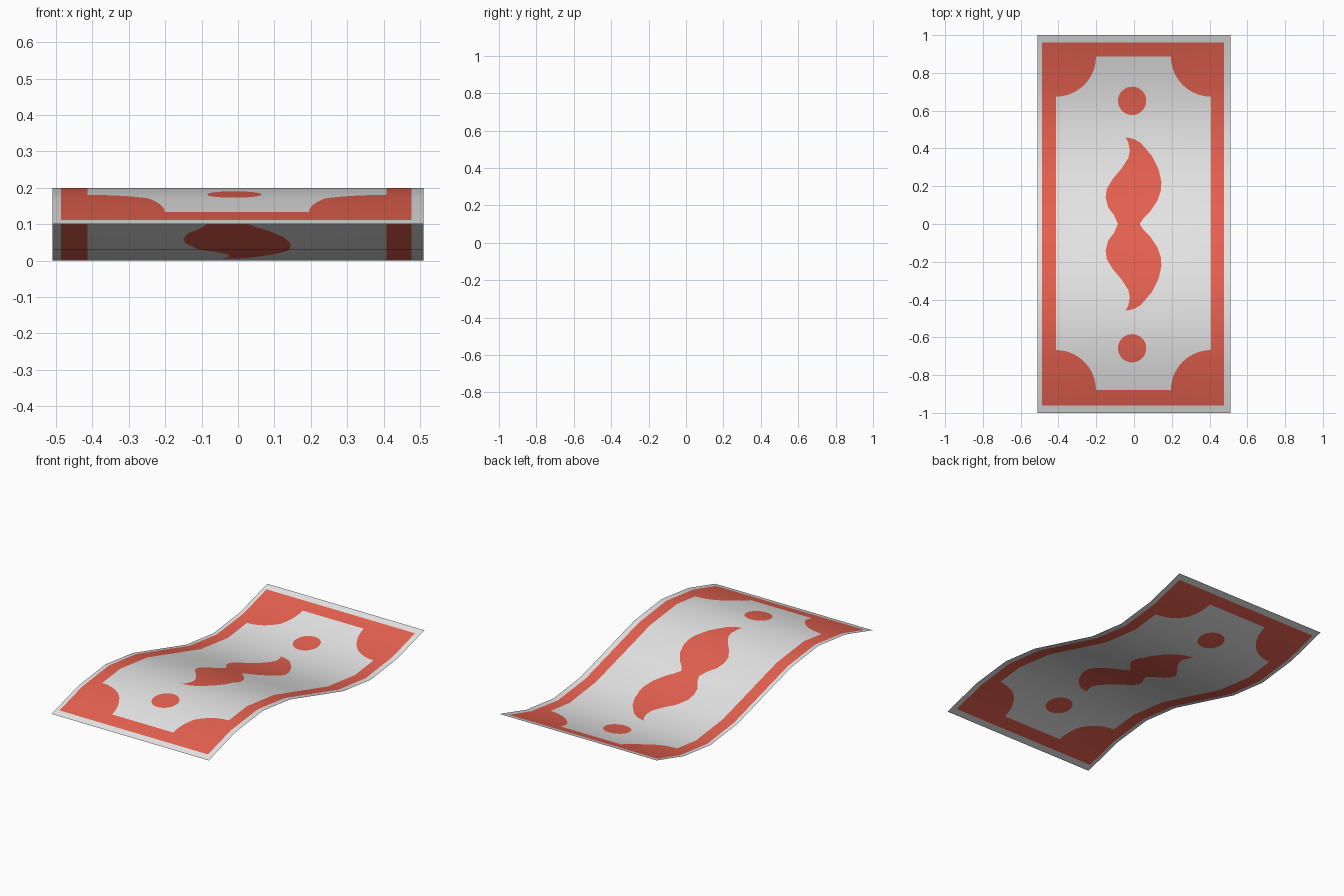
import bpy
import math
from mathutils import Vector
from mathutils.geometry import delaunay_2d_cdt

if "Cube" in bpy.data.objects:
    bpy.data.objects.remove(bpy.data.objects["Cube"])

STEPS = 8                      # straight segments along the wave
HALF_W = 0.51


def material(name, rgb):
    m = bpy.data.materials.new(name)
    m.diffuse_color = (*rgb, 1.0)
    m.use_nodes = True
    m.node_tree.nodes["Principled BSDF"].inputs["Base Color"].default_value = m.diffuse_color
    return m


def rect(x0, x1, y0, y1):
    return [(x0, y0), (x1, y0), (x1, y1), (x0, y1)]


def circle(cx, cy, r, n=32):
    return [(cx + r * math.cos(2 * math.pi * i / n),
             cy + r * math.sin(2 * math.pi * i / n)) for i in range(n)]


def scooped_rect(x0, x1, y0, y1, r, n=10):
    """Rectangle with a quarter disc bitten out of every corner."""
    pts = []
    for cx, cy, start in ((x0, y0, 90), (x1, y0, 180), (x1, y1, 270), (x0, y1, 360)):
        for i in range(n + 1):
            a = math.radians(start - 90 * i / n)
            pts.append((cx + r * math.cos(a), cy + r * math.sin(a)))
    return pts


def wave(y):
    """Height of the sheet, straight between the wave stations."""
    t = (y + 1) / 2 * STEPS
    i = min(max(int(t), 0), STEPS - 1)
    h = [0.1 - 0.1 * math.sin(math.pi * (-1 + 2 * k / STEPS)) for k in (i, i + 1)]
    return h[0] + (h[1] - h[0]) * (t - i)


def inside(p, loop):
    hit = False
    for (xa, ya), (xb, yb) in zip(loop, loop[1:] + loop[:1]):
        if (ya > p.y) != (yb > p.y) and p.x < xa + (p.y - ya) / (yb - ya) * (xb - xa):
            hit = not hit
    return hit


# Centre ornament: upper half traced, lower half mirrored
ornament_half = [(0.03, 0.0), (0.05, 0.03), (0.085, 0.065), (0.125, 0.125),
                 (0.143, 0.18), (0.145, 0.225), (0.13, 0.29), (0.095, 0.36),
                 (0.035, 0.43), (0.0, 0.45), (-0.045, 0.46), (-0.03, 0.43),
                 (-0.022, 0.39), (-0.03, 0.35), (-0.065, 0.295), (-0.115, 0.235),
                 (-0.145, 0.185), (-0.15, 0.14), (-0.138, 0.09), (-0.105, 0.045),
                 (-0.085, 0.0)]
ornament = ornament_half + [(x, -y) for x, y in reversed(ornament_half[1:-1])]

# Printed outlines: a spot is red where it lies inside an odd number of them
outlines = [rect(-0.487, 0.477, -0.96, 0.96),
            scooped_rect(-0.414, 0.408, -0.88, 0.887, 0.213),
            circle(-0.01, 0.652, 0.075),
            circle(-0.01, -0.658, 0.075),
            ornament]

# Flat layout: sheet border, outlines and fold lines, joined into one mesh
points, edges = [], []


def add_path(path, closed=True):
    base, n = len(points), len(path)
    points.extend(Vector(p) for p in path)
    edges.extend((base + i, base + (i + 1) % n) for i in range(n if closed else n - 1))


add_path(rect(-HALF_W, HALF_W, -1, 1))
for loop in outlines:
    add_path(loop)
for k in range(1, STEPS):
    y = -1 + 2 * k / STEPS
    add_path([(-HALF_W, y), (HALF_W, y)], closed=False)

flat, _, tris, *_ = delaunay_2d_cdt(points, edges, [], 0, 1e-5)

# Wavy sheet
mesh = bpy.data.meshes.new("wavy_note")
mesh.from_pydata([(p.x, p.y, wave(p.y)) for p in flat], [], tris)
mesh.materials.append(material("pale grey", (0.8, 0.8, 0.8)))
mesh.materials.append(material("brick red", (0.82, 0.125, 0.084)))
for poly in mesh.polygons:
    poly.use_smooth = True
    c = poly.center
    poly.material_index = sum(inside(c, loop) for loop in outlines) % 2

# Smooth shading that follows the wave
slope = [0.1 * math.pi * math.cos(math.pi * p.y) for p in flat]
mesh.normals_split_custom_set_from_vertices(
    [Vector((0, s, 1)).normalized() for s in slope])

note = bpy.data.objects.new("wavy_note", mesh)
bpy.context.collection.objects.link(note)
